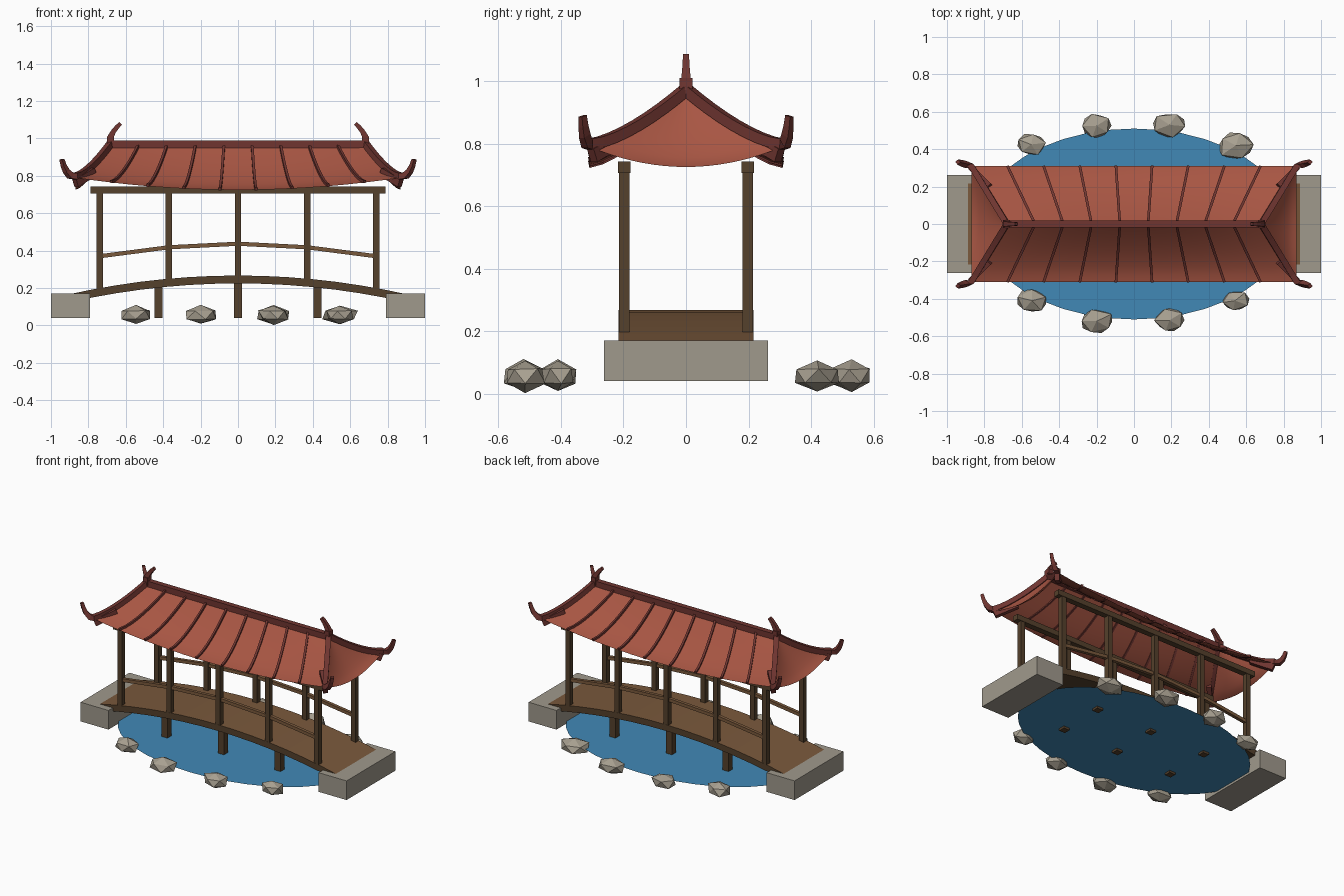
import bpy, bmesh, math, random
from mathutils import Vector

if "Cube" in bpy.data.objects:
    bpy.data.objects.remove(bpy.data.objects["Cube"], do_unlink=True)
random.seed(4)


def material(name, r, g, b):
    m = bpy.data.materials.new(name)
    m.use_nodes = True
    m.diffuse_color = (r, g, b, 1)
    m.node_tree.nodes["Principled BSDF"].inputs["Base Color"].default_value = (r, g, b, 1)
    return m


ROOF = material("roof tile red", .39, .092, .056)
TRIM = material("dark red trim", .16, .036, .03)
WOOD = material("dark wood", .09, .052, .025)
DECK = material("deck wood", .195, .1, .045)
STONE = material("cut stone", .35, .32, .265)
ROCK = material("pond rock", .39, .35, .28)
WATER = material("pond water", .053, .25, .47)


def finish(name, bm, *mats):
    me = bpy.data.meshes.new(name)
    bm.to_mesh(me)
    bm.free()
    for m in mats:
        me.materials.append(m)
    ob = bpy.data.objects.new(name, me)
    bpy.context.collection.objects.link(ob)
    return ob


def box(name, center, size, mat):
    bm = bmesh.new()
    bmesh.ops.create_cube(bm, size=1)
    bmesh.ops.scale(bm, vec=size, verts=bm.verts)
    bmesh.ops.translate(bm, vec=center, verts=bm.verts)
    return finish(name, bm, mat)


def sweep(name, path, width, height, mat, taper=None):
    """Rectangular bar along a path lying in a vertical plane."""
    pts = [Vector(p) for p in path]
    plan = pts[-1] - pts[0]
    side = Vector((-plan.y, plan.x, 0)).normalized()
    bm = bmesh.new()
    rings = []
    for i, p in enumerate(pts):
        tangent = (pts[min(i + 1, len(pts) - 1)] - pts[max(i - 1, 0)]).normalized()
        up = tangent.cross(side).normalized()
        k = taper[i] if taper else 1
        rings.append([bm.verts.new(p + side * a * width * k / 2 + up * b * height * k / 2)
                      for a, b in ((-1, -1), (1, -1), (1, 1), (-1, 1))])
    for a, b in zip(rings, rings[1:]):
        for j in range(4):
            bm.faces.new((a[j], a[(j + 1) % 4], b[(j + 1) % 4], b[j]))
    bm.faces.new(rings[0])
    bm.faces.new(rings[-1])
    bmesh.ops.recalc_face_normals(bm, faces=bm.faces)
    return finish(name, bm, mat)


# Pond surface
bm = bmesh.new()
bmesh.ops.create_circle(bm, cap_ends=True, segments=40, radius=1)
bmesh.ops.scale(bm, vec=(.83, .51, 1), verts=bm.verts)
bmesh.ops.translate(bm, vec=(0, 0, .055), verts=bm.verts)
finish("pond", bm, WATER)

# Rocks around the shore: x, y, width, depth
for i, (x, y, w, d) in enumerate([
        (-.55, .425, .17, .13), (-.2, .525, .165, .14), (.19, .53, .2, .14), (.545, .42, .21, .17),
        (-.545, -.41, .18, .14), (-.2, -.52, .2, .14), (.19, -.515, .17, .14), (.54, -.41, .16, .12)]):
    bm = bmesh.new()
    bmesh.ops.create_icosphere(bm, subdivisions=1, radius=1)
    turn = random.uniform(0, 6)
    for v in bm.verts:
        c, s = math.cos(turn), math.sin(turn)
        k = random.uniform(.88, 1.1)
        v.co = Vector((v.co.x * c - v.co.y * s, v.co.x * s + v.co.y * c, v.co.z)) * k
        v.co = Vector((x + v.co.x * w / 2, y + v.co.y * d / 2, .056 + v.co.z * .05))
    finish(f"rock_{i + 1}", bm, ROCK)


# Arched deck with pale walking surface
def deck_z(x):
    return .267 - .1 * (x / .9) ** 2


xs = [-.91 + 1.82 * i / 14 for i in range(15)]
deck = sweep("deck", [(x, 0, deck_z(x) - .021) for x in xs], .432, .042, WOOD)
deck.data.materials.append(DECK)
for p in deck.data.polygons:
    if p.normal.z > .5:
        p.material_index = 1

# Stone abutments
for sx, label in ((1, "left"), (-1, "right")):
    box(f"{label}_abutment", (sx * .895, 0, .105), (.21, .525, .13), STONE)

# Piers, posts, rails and eave beams on both sides
for sy, label in ((-1, "front"), (1, "back")):
    for i in (-1, 0, 1):
        x = i * .425
        top = deck_z(x) - .02
        box(f"{label}_pier", (x, sy * .16, (top + .04) / 2), (.045, .045, top - .04), WOOD)
    for i in range(-2, 3):
        x = i * .37
        low = deck_z(x) - .01
        box(f"{label}_post", (x, sy * .198, (low + .71) / 2), (.034, .034, .71 - low), WOOD)
    sweep(f"{label}_handrail", [(x, sy * .198, z) for x, z in
          ((-.74, .37), (-.37, .418), (0, .437), (.37, .418), (.74, .37))], .022, .022, DECK)
    box(f"{label}_eave_beam", (0, sy * .198, .724), (1.575, .04, .036), WOOD)


# Hipped roof with concave slopes and lifted corners
def roof_z(s, t):
    return .965 - (1 - (1 - t) ** 1.5) * (.24 - .065 * s * s)


def slope_point(s, t, sy):
    return Vector((s * (.68 + .19 * t), sy * .31 * t, roof_z(s, t)))


def end_point(s, t, sx):
    return Vector((sx * (.68 + .19 * t), s * .31 * t, roof_z(s, t)))


bm = bmesh.new()
COLS, ROWS = 18, 8
for fn in (slope_point, end_point):
    for sign in (-1, 1):
        grid = [[bm.verts.new(fn(2 * i / COLS - 1, j / ROWS, sign)) for i in range(COLS + 1)]
                for j in range(ROWS + 1)]
        for a, b in zip(grid, grid[1:]):
            for i in range(COLS):
                bm.faces.new((a[i], a[i + 1], b[i + 1], b[i]))
bmesh.ops.remove_doubles(bm, verts=bm.verts, dist=.0005)
bm.normal_update()
bmesh.ops.reverse_faces(bm, faces=[f for f in bm.faces if f.normal.z < 0])
roof = finish("roof", bm, ROOF)
bpy.context.view_layer.objects.active = roof
roof.select_set(True)
bpy.ops.object.shade_smooth_by_angle(angle=math.radians(25))
roof.select_set(False)

# Ridge beam and roof ribs
box("ridge_beam", (0, 0, .968), (1.38, .036, .04), TRIM)
lift = Vector((0, 0, .004))
for sy, label in ((-1, "front"), (1, "back")):
    for k in range(-7, 8, 2):
        sweep(f"{label}_rib", [slope_point(k / 9, j / ROWS, sy) + lift for j in range(ROWS + 1)],
              .014, .016, TRIM)

# Hip bars ending in upturned tips, corner rafters and ridge horns
for sx, side in ((1, "left"), (-1, "right")):
    for sy, label in ((-1, "front"), (1, "back")):
        path = [slope_point(sx, j / ROWS, sy) + lift * 2 for j in range(ROWS + 1)]
        path += [Vector((sx * x, sy * y, z)) for x, y, z in
                 ((.895, .317, .8), (.918, .324, .825), (.932, .328, .855), (.942, .331, .888))]
        sweep(f"{label}_{side}_hip", path, .032, .034, TRIM, [1] * 10 + [.85, .7, .6])
        sweep(f"{label}_{side}_corner_rafter",
              [(sx * .77, sy * .2, .822), (sx * .87, sy * .3, .762)], .03, .045, TRIM)
    sweep(f"{side}_ridge_horn", [(sx * x, 0, z) for x, z in
          ((.685, .97), (.683, 1.005), (.667, 1.035), (.648, 1.06), (.628, 1.08))],
          .03, .034, TRIM, [1, 1, .8, .7, .6])
    box(f"{side}_ridge_cap", (sx * .682, 0, .985), (.036, .042, .05), TRIM)
